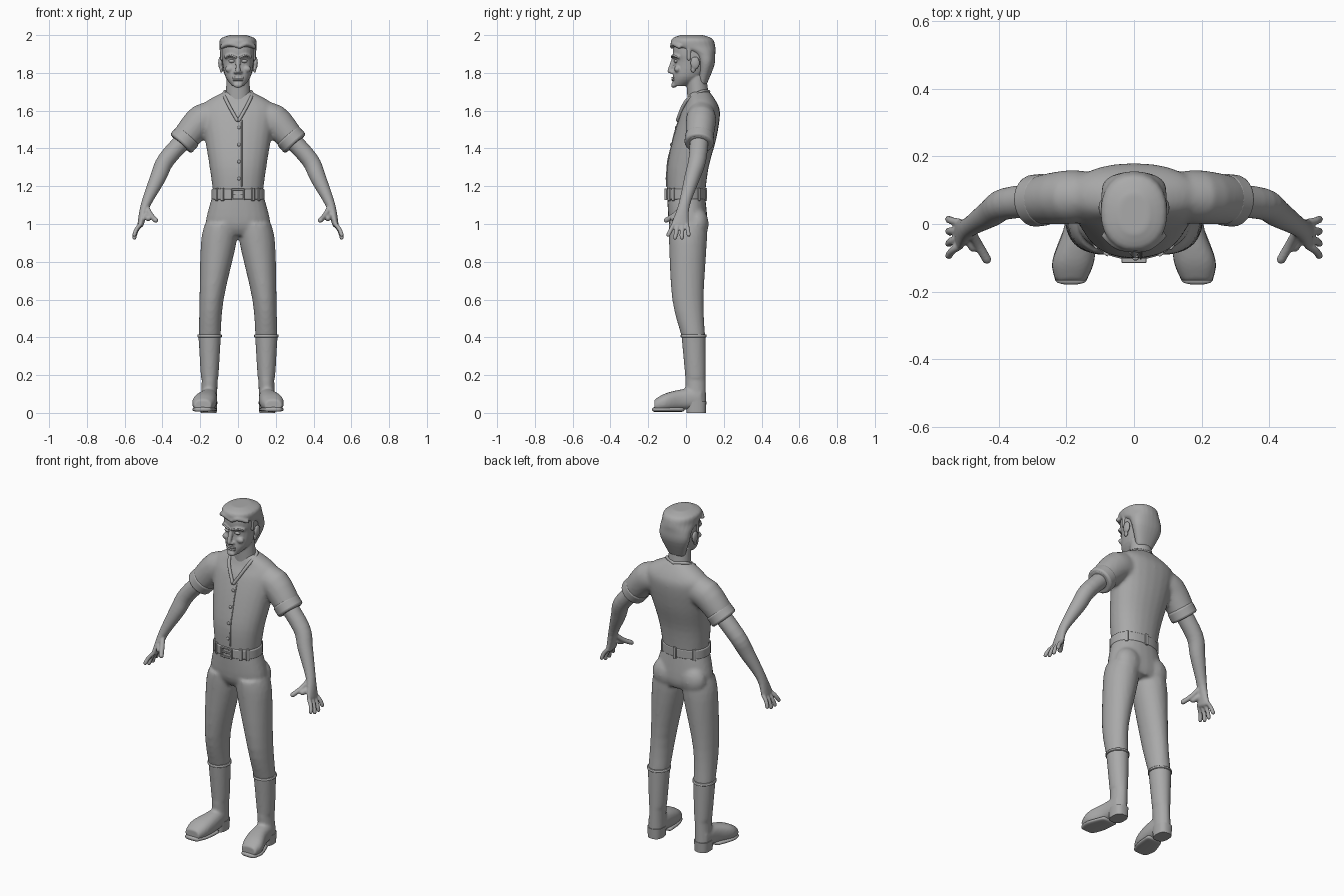
import bpy, bmesh, math
from mathutils import Vector, Matrix

if "Cube" in bpy.data.objects:
    bpy.data.objects.remove(bpy.data.objects["Cube"])

grey = bpy.data.materials.new("clay grey")
grey.use_nodes = True
tone = (0.4, 0.4, 0.4, 1)
grey.diffuse_color = tone
grey.node_tree.nodes["Principled BSDF"].inputs["Base Color"].default_value = tone

X, Y, Z = Vector((1, 0, 0)), Vector((0, 1, 0)), Vector((0, 0, 1))


def spline(points, steps):
    """Catmull-Rom curve through points of any dimension."""
    points = [Vector(p) for p in points]
    padded = [points[0]] + points + [points[-1]]
    curve = []
    for before, start, end, after in zip(padded, padded[1:], padded[2:], padded[3:]):
        leave, arrive = (end - before) / 2, (after - start) / 2
        for step in range(steps):
            t = step / steps
            ease = t * t * (3 - 2 * t)
            curve.append(start * (1 - ease) + end * ease
                         + leave * (t * (1 - t) ** 2) - arrive * (t * t * (1 - t)))
    return curve + [points[-1]]


def loft(bm, sections, axis=None, side=Y, power=2, mirror=False, rounded=False, segments=24, steps=4):
    """Skin superellipse sections given as (centre, half width, half depth)."""
    path = spline([(*centre, wide, deep) for centre, wide, deep in sections], steps)
    centres = [Vector(p[:3]) for p in path]
    last = len(path) - 1
    rings = []
    for i, (centre, p) in enumerate(zip(centres, path)):
        along = (axis or centres[min(i + 1, last)] - centres[max(i - 1, 0)]).normalized()
        v = (side - along * side.dot(along)).normalized()
        u = v.cross(along)
        wide, deep = p[3], p[4]
        group = [(centre, u * wide, v * deep)]
        if rounded and i in (0, last):
            reach = along * min(wide, deep) * (1 if i else -1)
            for angle in (0.5, 1, 1.4):
                shrink = math.cos(angle)
                group.append((centre + reach * math.sin(angle), u * wide * shrink, v * deep * shrink))
        rings += group if i else reversed(group)
    for flip in (1, -1) if mirror else (1,):
        rows = []
        for centre, u, v in rings:
            row = []
            for k in range(segments):
                c, s = math.cos(math.tau * k / segments), math.sin(math.tau * k / segments)
                co = centre + u * math.copysign(abs(c) ** (2 / power), c)
                co += v * math.copysign(abs(s) ** (2 / power), s)
                row.append(bm.verts.new((co.x * flip, co.y, co.z)))
            rows.append(row)
        faces = [rows[0][::-1], rows[-1]]
        for low, high in zip(rows, rows[1:]):
            for k in range(segments):
                faces.append([low[k - 1], low[k], high[k], high[k - 1]])
        for face in faces:
            bm.faces.new(face if flip > 0 else face[::-1])


def body(bm, rows, **options):
    """Level sections given as (height, half width, front, back)."""
    loft(bm, [((0, (front + back) / 2, z), wide, (back - front) / 2)
              for z, wide, front, back in rows], axis=Z, power=2.2, **options)


def tube(bm, points, radius, **options):
    loft(bm, [(point, radius, radius) for point in points], rounded=True, segments=12, **options)


def ball(bm, centre, size, mirror=False):
    for flip in (1, -1) if mirror else (1,):
        place = Matrix.Translation((centre[0] * flip, centre[1], centre[2]))
        bmesh.ops.create_uvsphere(bm, u_segments=20, v_segments=12, radius=1,
                                  matrix=place @ Matrix.Diagonal((*size, 1)))


def box(bm, centre, size, turn=0):
    place = Matrix.Translation(centre) @ Matrix.Rotation(turn, 4, "Z")
    bmesh.ops.create_cube(bm, size=1, matrix=place @ Matrix.Diagonal((*size, 1)))


def finish(name, bm, voxel=0, relax=4, bevel=0):
    """Make the object; a voxel size blends its overlapping volumes into one skin."""
    mesh = bpy.data.meshes.new(name)
    bm.to_mesh(mesh)
    bm.free()
    obj = bpy.data.objects.new(name, mesh)
    bpy.context.collection.objects.link(obj)
    mesh.materials.append(grey)
    bpy.ops.object.select_all(action="DESELECT")
    obj.select_set(True)
    bpy.context.view_layer.objects.active = obj
    bpy.ops.object.shade_smooth_by_angle(angle=math.radians(50))
    if voxel:
        remesh = obj.modifiers.new("blend", "REMESH")
        remesh.mode = "VOXEL"
        remesh.voxel_size = voxel
        remesh.use_smooth_shade = True
        obj.modifiers.new("relax", "SMOOTH").iterations = relax
    if bevel:
        soften = obj.modifiers.new("bevel", "BEVEL")
        soften.width = bevel
        soften.segments = 3


# Joints of the left side; the right side is mirrored
shoulder, elbow, wrist = Vector((.19, .08, 1.55)), Vector((.38, .06, 1.34)), Vector((.49, -.01, 1.1))
hip, knee, calf = Vector((.09, .01, 1)), Vector((.14, .01, .6)), Vector((.15, .04, .4))
ankle, heel = Vector((.15, .05, .17)), Vector((.155, .054, 0))
sleeve_end = shoulder.lerp(elbow, .6)

# Shirt: torso and short sleeves
torso = [(1.15, .13, -.1, .1), (1.3, .15, -.1, .12), (1.45, .175, -.07, .16),
         (1.58, .195, -.03, .18), (1.64, .18, 0, .165), (1.7, .075, .02, .125)]
bm = bmesh.new()
body(bm, torso)
loft(bm, [(shoulder - X * .08, .08, .07), (shoulder, .086, .08), (sleeve_end, .068, .07)], mirror=True)
finish("shirt", bm, voxel=.01, relax=6)

# Rolled sleeve cuffs
bm = bmesh.new()
loft(bm, [(shoulder.lerp(elbow, t), .076, .077) for t in (.38, .6)], mirror=True)
finish("sleeve_cuffs", bm, bevel=.012)

# Collar, front seam and buttons, following the chest
bm = bmesh.new()
tube(bm, [(0, .12, 1.7), (.07, .08, 1.7), (.06, 0, 1.65), (.005, -.045, 1.55)], .009, mirror=True)
finish("collar", bm)


def chest(x, z):
    row = min(spline(torso, 9), key=lambda r: abs(r[0] - z))
    return Vector((x, row[2], z))


bm = bmesh.new()
tube(bm, [chest(.02, 1.2 + k * .07) for k in range(6)], .003)
for k in range(4):
    ball(bm, chest(.005, 1.24 + k * .09), (.009, .006, .009))
finish("buttons_and_seam", bm)

# Trousers: hips, seat and legs
bm = bmesh.new()
body(bm, [(1.16, .133, -.1, .1), (1, .172, -.09, .115), (.94, .13, -.06, .1)])
loft(bm, [(hip, .085, .1), (hip.lerp(knee, .25), .094, .1), (knee, .064, .083), (calf, .058, .062)],
     axis=-Z, mirror=True)
ball(bm, hip + Y * .05, (.08, .06, .085), mirror=True)
finish("trousers", bm, voxel=.01)

# Belt, loops and buckle
bm = bmesh.new()
body(bm, [(z, .141, -.105, .105) for z in (1.13, 1.185)], segments=48)
finish("belt", bm, bevel=.006)
waist = Vector((0, 0, 1.157))
bm = bmesh.new()
for turn in (.7, 1.57, 2.4, 3.8, 4.1, 5.3, 5.6):
    spot = waist + X * math.cos(turn) * .143 + Y * math.sin(turn) * .106
    box(bm, spot, (.012, .018, .068), turn)
finish("belt_loops", bm, bevel=.003)
buckle = waist - Y * .108
bm = bmesh.new()
for sign in (1, -1):
    box(bm, buckle + X * sign * .032, (.009, .014, .06))
    box(bm, buckle + Z * sign * .026, (.07, .014, .009))
box(bm, buckle, (.06, .009, .009))
finish("buckle", bm, bevel=.002)

# Arms, palms, fingers and thumbs
palm = Vector((.515, -.03, 1))
bm = bmesh.new()
loft(bm, [(shoulder.lerp(elbow, .4), .047, .05), (elbow, .046, .047), (elbow.lerp(wrist, .4), .042, .041),
          (wrist, .025, .03), (palm, .017, .046)], mirror=True, rounded=True)
for k in range(4):
    spread = k - 1.5
    root = palm + Y * spread * .023
    tip = palm + Vector((.034, spread * .036 - .01, abs(spread) * .015 - .08))
    tube(bm, [root, root.lerp(tip, .5) + X * .006, tip], .0115, mirror=True)
thumb = Vector((.436, -.105, 1.02))
tube(bm, [wrist, wrist.lerp(thumb, .5) - Z * .01, thumb], .014, mirror=True)
tube(bm, [palm.lerp(wrist, .5), palm.lerp(thumb, .5) + Z * .02], .016, mirror=True)
finish("arms_and_hands", bm, voxel=.005)

# Boots: shaft, foot, heel, sole and rim
foot = [((.155, .08, .08), .04, .055), ((.16, -.02, .07), .05, .055),
        ((.18, -.11, .055), .062, .048), ((.187, -.168, .04), .046, .03)]
bm = bmesh.new()
loft(bm, [(calf + Z * .015, .06, .065), (ankle + Z * .03, .047, .055), (ankle, .042, .055),
          (heel + Z * .03, .044, .052)], axis=-Z, mirror=True)
loft(bm, foot, axis=-Y, side=Z, power=2.4, mirror=True)
finish("boots", bm, voxel=.008)
bm = bmesh.new()
loft(bm, [(heel, .042, .051), (heel + Z * .06, .046, .054)], axis=Z, power=2.6, mirror=True)
loft(bm, [((x, y, .018), wide, .012) for (x, y, z), wide, deep in foot[1:]],
     axis=-Y, side=Z, power=3, mirror=True, rounded=True)
finish("heels_and_soles", bm)
bm = bmesh.new()
loft(bm, [(calf, .064, .068), (calf + Z * .015, .064, .068)], axis=Z, mirror=True)
finish("boot_rims", bm, bevel=.005)

# Head: skull, neck, nose, brow ridge, cheeks and chin
brow = [(.01, -.065, 1.882), (.04, -.06, 1.893), (.065, -.04, 1.885)]
bm = bmesh.new()
body(bm, [(1.73, .03, -.07, 0), (1.78, .067, -.07, .09), (1.86, .084, -.06, .135),
          (1.9, .088, -.07, .14), (1.95, .084, -.065, .14), (1.99, .05, -.03, .1)])
loft(bm, [((0, .07, 1.6), .07, .06), ((0, .055, 1.78), .06, .053)], axis=Z)
tube(bm, [(0, -.06, 1.88), (0, -.086, 1.81)], .013)
ball(bm, (.012, -.073, 1.803), (.012, .014, .009), mirror=True)
tube(bm, brow, .01, mirror=True)
ball(bm, (.045, -.046, 1.82), (.024, .016, .018), mirror=True)
ball(bm, (0, -.065, 1.735), (.024, .014, .015))
finish("head", bm, voxel=.005)

# Face details
bm = bmesh.new()
ball(bm, (.033, -.053, 1.862), (.017, .011, .009), mirror=True)
finish("eyes", bm)
bm = bmesh.new()
tube(bm, [Vector(p) - Y * .01 for p in brow], .005, mirror=True)
finish("eyebrows", bm)
bm = bmesh.new()
for z in (1.763, 1.774):
    tube(bm, [(x, abs(x) * .25 - .072, z) for x in (-.024, 0, .024)], .005, side=Z)
finish("lips", bm)
bm = bmesh.new()
ball(bm, (.093, .048, 1.853), (.012, .025, .034), mirror=True)
ball(bm, (.088, .038, 1.82), (.009, .014, .02), mirror=True)
finish("ears", bm, voxel=.004)

# Hair: cap, sideburns and parted quiff
bm = bmesh.new()
body(bm, [(1.74, .05, .06, .11), (1.84, .09, .06, .15), (1.9, .096, .03, .155),
          (1.94, .098, -.07, .155), (1.98, .093, -.075, .14), (2, .045, -.03, .09)])
tube(bm, [(.085, .015, z) for z in (1.875, 1.93)], .011, mirror=True)
for sign in (1, -1):
    tube(bm, [(sign * .085, -.035, 1.938), (sign * .045, -.067, 1.954), (.01, -.073, 1.938)], .012)
finish("hair", bm, voxel=.006)
